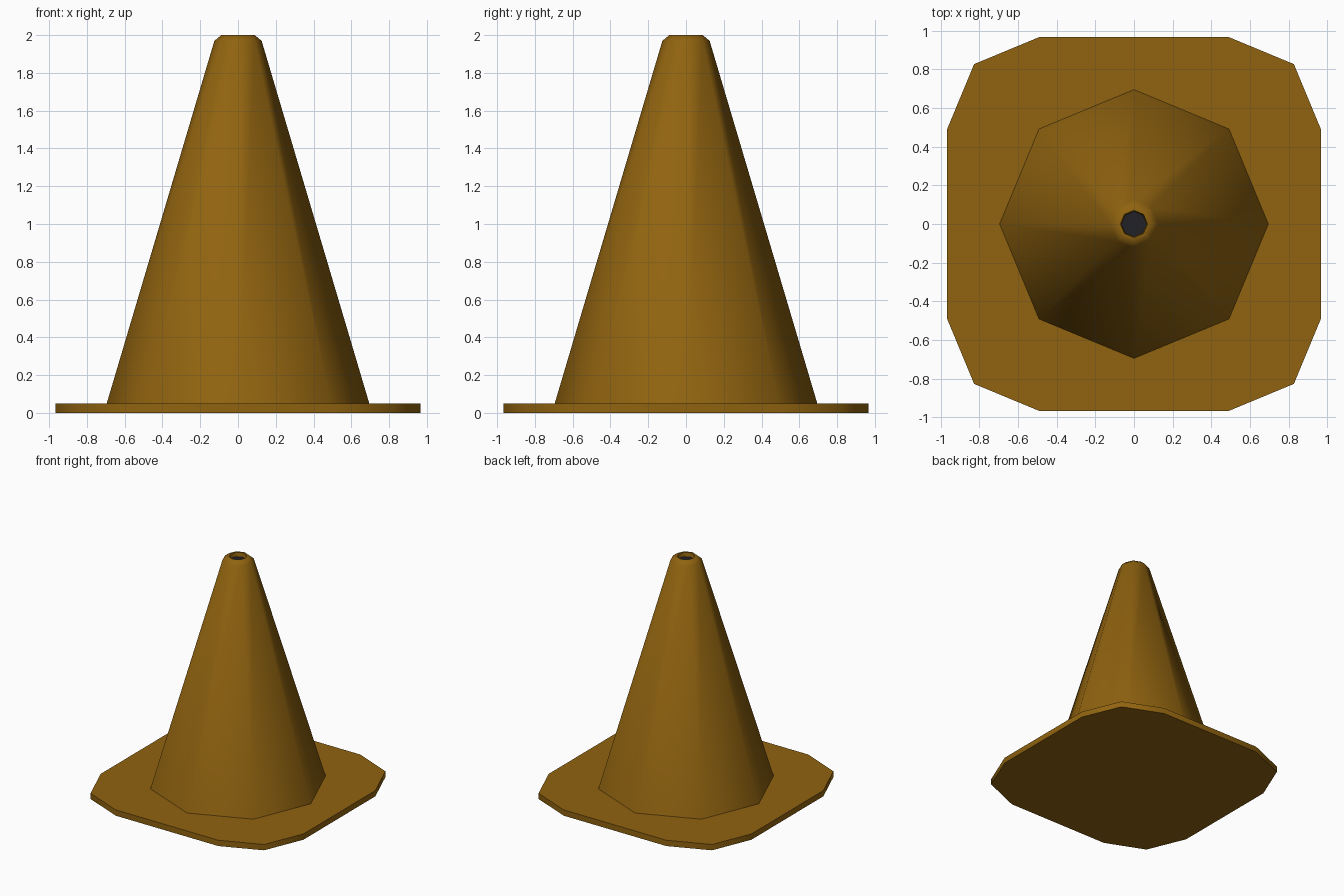
import bpy, bmesh, math

if "Cube" in bpy.data.objects:
    bpy.data.objects.remove(bpy.data.objects["Cube"])


def material(name, color):
    m = bpy.data.materials.new(name)
    m.diffuse_color = color
    m.use_nodes = True
    m.node_tree.nodes["Principled BSDF"].inputs["Base Color"].default_value = m.diffuse_color
    return m


def make_object(name, bm, mat):
    bmesh.ops.recalc_face_normals(bm, faces=bm.faces)
    me = bpy.data.meshes.new(name)
    bm.to_mesh(me)
    bm.free()
    ob = bpy.data.objects.new(name, me)
    bpy.context.collection.objects.link(ob)
    me.materials.append(mat)
    bpy.ops.object.select_all(action='DESELECT')
    ob.select_set(True)
    bpy.context.view_layer.objects.active = ob
    bpy.ops.object.shade_smooth_by_angle(angle=math.radians(50))
    return ob


def ring(bm, r, z, n=8):
    return [bm.verts.new((r * math.cos(2 * math.pi * i / n),
                          r * math.sin(2 * math.pi * i / n), z)) for i in range(n)]


orange = material("orange_rubber", (0.28, 0.125, 0.005, 1))
dark = material("dark_hole", (0.016, 0.016, 0.02, 1))

# Base plate: square with two-step rounded corners
bm = bmesh.new()
corner = [(0.967, 0.49), (0.827, 0.827), (0.49, 0.967)]
outline = []
for k in range(4):
    c, s = round(math.cos(k * math.pi / 2)), round(math.sin(k * math.pi / 2))
    outline += [(x * c - y * s, x * s + y * c) for x, y in corner]
plate = bm.faces.new([bm.verts.new((x, y, 0)) for x, y in outline])
ext = bmesh.ops.extrude_face_region(bm, geom=[plate], use_keep_orig=True)
for v in ext["geom"]:
    if isinstance(v, bmesh.types.BMVert):
        v.co.z = 0.05
make_object("base_plate", bm, orange)

# Eight-sided cone body with bevelled rim and shallow hole
bm = bmesh.new()
profile = [(0.695, 0.05), (0.125, 1.97), (0.088, 2.0), (0.07, 2.0), (0.065, 1.965)]
rings = [ring(bm, r, z) for r, z in profile]
for a, b in zip(rings, rings[1:]):
    for i in range(8):
        j = (i + 1) % 8
        bm.faces.new((a[i], a[j], b[j], b[i]))
bm.faces.new(rings[0])
cap = bm.faces.new(rings[-1])
cap.material_index = 1
body = make_object("cone_body", bm, orange)
body.data.materials.append(dark)
